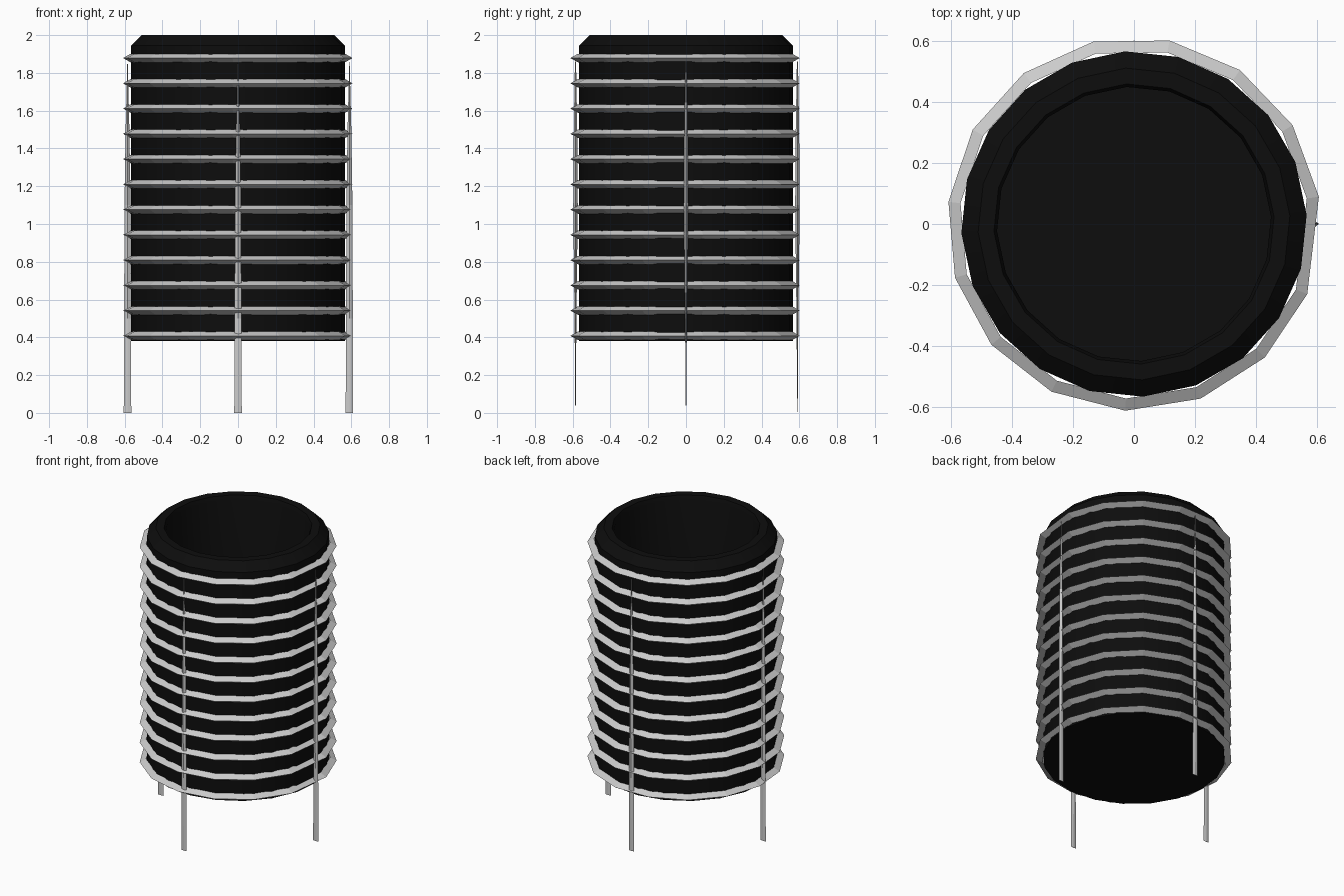
import bpy, bmesh
from math import sin, cos, radians

if "Cube" in bpy.data.objects:
    bpy.data.objects.remove(bpy.data.objects["Cube"])


def make(name, bm, mat=None):
    bmesh.ops.recalc_face_normals(bm, faces=bm.faces[:])
    me = bpy.data.meshes.new(name)
    bm.to_mesh(me)
    bm.free()
    ob = bpy.data.objects.new(name, me)
    bpy.context.collection.objects.link(ob)
    if mat:
        me.materials.append(mat)
    return ob


def lathe(profile, angles, closed):
    """Revolve (radius, z) points; closed joins the profile, else the ends are capped."""
    bm = bmesh.new()
    rows = [[bm.verts.new((r * cos(a), r * sin(a), z)) for a in angles] for r, z in profile]
    n, m = len(angles), len(profile)
    for i in range(m if closed else m - 1):
        p, q = rows[i], rows[(i + 1) % m]
        for j in range(n):
            k = (j + 1) % n
            bm.faces.new((p[j], p[k], q[k], q[j]))
    if not closed:
        bm.faces.new(rows[0])
        bm.faces.new(rows[-1])
    return bm


black = bpy.data.materials.new("black")
black.diffuse_color = (0.004, 0.004, 0.004, 1)
black.use_nodes = True
black.node_tree.nodes["Principled BSDF"].inputs["Base Color"].default_value = black.diffuse_color

# Hollow drum with chamfered rim and closed bottom
angles = [radians(3 + 18 * i) for i in range(20)]
drum = make("drum", lathe([(0.567, 0.38), (0.567, 1.945), (0.512, 2.0), (0.46, 2.0),
                           (0.45, 1.97), (0.45, 0.49)], angles, False), black)
bpy.context.view_layer.objects.active = drum
drum.select_set(True)
bpy.ops.object.shade_smooth_by_angle(angle=radians(30))

# Triangular-section hoops, each with one longer segment
angles = [radians(8.4 + 23.54 * i) for i in range(15)]
for i in range(12):
    z = 0.408 + 0.1337 * i
    make(f"hoop_{i + 1}", lathe([(0.613, z), (0.573, z + 0.0225), (0.573, z - 0.0225)],
                                angles, True))

# Slender blade legs: flat at the foot, pointed at the top (z, x half-width, y half-width)
sections = [(0, 0.02, 0.001), (0.5, 0.018, 0.005), (1.1, 0.016, 0.012),
            (1.5, 0.01, 0.009), (1.86, 0.001, 0.003)]
for name, x, y in (("leg_right", 0.59, 0), ("leg_left", -0.585, 0),
                   ("leg_front", 0, -0.585), ("leg_back", 0, 0.59)):
    bm = bmesh.new()
    rows = [[bm.verts.new((x + dx * w, y + dy * t, z))
             for dx, dy in ((1, 0), (0, 1), (-1, 0), (0, -1))] for z, w, t in sections]
    for p, q in zip(rows, rows[1:]):
        for j in range(4):
            k = (j + 1) % 4
            bm.faces.new((p[j], p[k], q[k], q[j]))
    bm.faces.new(rows[0])
    bm.faces.new(rows[-1])
    make(name, bm)
